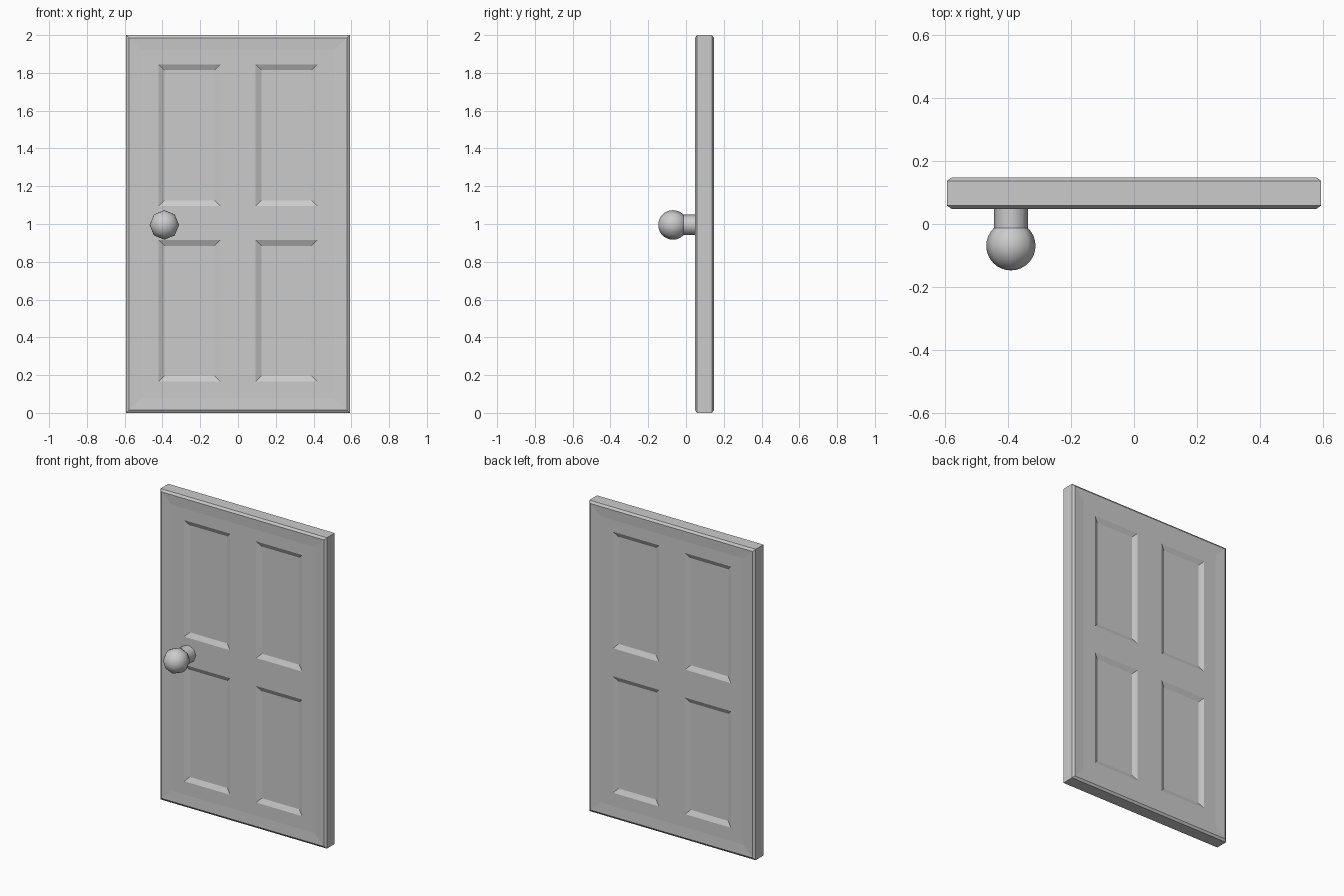
import bpy, bmesh, math
from mathutils import Matrix

if "Cube" in bpy.data.objects:
    bpy.data.objects.remove(bpy.data.objects["Cube"])

W, H = 0.592, 2.0            # half width, height
Y0, YM = 0.048, 0.0975       # front plane and mid plane of the slab


def finish(bm, name, angle=None):
    bmesh.ops.recalc_face_normals(bm, faces=bm.faces)
    me = bpy.data.meshes.new(name)
    bm.to_mesh(me)
    bm.free()
    ob = bpy.data.objects.new(name, me)
    bpy.context.collection.objects.link(ob)
    if angle:
        bpy.ops.object.select_all(action='DESELECT')
        ob.select_set(True)
        bpy.context.view_layer.objects.active = ob
        bpy.ops.object.shade_smooth_by_angle(angle=math.radians(angle))
    return ob


# Door slab: one half, with chamfered rim, shallow dished border and four panels
bm = bmesh.new()
xs = [-0.507, -0.42, -0.093, 0.093, 0.42, 0.507]
zs = [0.08, 0.165, 0.915, 1.095, 1.845, 1.92]
YF = Y0 + 0.004              # face inside the border
grid = [[bm.verts.new((x, YF, z)) for x in xs] for z in zs]
panels = []
for j in range(5):
    for i in range(5):
        f = bm.faces.new((grid[j][i], grid[j][i + 1], grid[j + 1][i + 1], grid[j + 1][i]))
        if i in (1, 3) and j in (1, 3):
            panels.append(f)

# Border rings running outwards, then back to the mid plane
edges = [e for e in bm.edges if e.is_boundary]
for inset, y in ((0.014, Y0), (0.0, Y0 + 0.01), (0.0, YM)):
    ret = bmesh.ops.extrude_edge_only(bm, edges=edges)['geom']
    a, b = W - inset, H - inset
    ox, oz0, oz1 = max(v.co.x for v in ret if isinstance(v, bmesh.types.BMVert)), \
        min(v.co.z for v in ret if isinstance(v, bmesh.types.BMVert)), \
        max(v.co.z for v in ret if isinstance(v, bmesh.types.BMVert))
    for v in (g for g in ret if isinstance(g, bmesh.types.BMVert)):
        if abs(abs(v.co.x) - ox) < 1e-4:
            v.co.x = math.copysign(a, v.co.x)
        if abs(v.co.z - oz0) < 1e-4:
            v.co.z = inset
        elif abs(v.co.z - oz1) < 1e-4:
            v.co.z = b
        v.co.y = y
    edges = [g for g in ret if isinstance(g, bmesh.types.BMEdge)]

# Recessed panels with sloping edges
for f in panels:
    bmesh.ops.inset_individual(bm, faces=[f], thickness=0.043)
    for v in f.verts:
        v.co.y = YF + 0.015

# Mirror the half to make the back
half = bm.verts[:] + bm.edges[:] + bm.faces[:]
dup = bmesh.ops.duplicate(bm, geom=half)['geom']
for v in dup:
    if isinstance(v, bmesh.types.BMVert):
        v.co.y = 2 * YM - v.co.y
bmesh.ops.remove_doubles(bm, verts=bm.verts, dist=1e-5)
finish(bm, "door_slab")

# Knob: eight-sided stem and ball turned about the y axis
KX, KZ = -0.39, 0.995
turn = Matrix.Rotation(math.pi / 2, 4, 'X')

bm = bmesh.new()
bmesh.ops.create_cone(bm, cap_ends=True, segments=8, radius1=0.054, radius2=0.054, depth=0.08,
                      matrix=Matrix.Translation((KX, 0.02, KZ)) @ turn)
finish(bm, "knob_stem", 60)

bm = bmesh.new()
bmesh.ops.create_uvsphere(bm, u_segments=8, v_segments=16, radius=0.078,
                          matrix=Matrix.Translation((KX, -0.069, KZ)) @ turn)
finish(bm, "knob_ball", 60)
